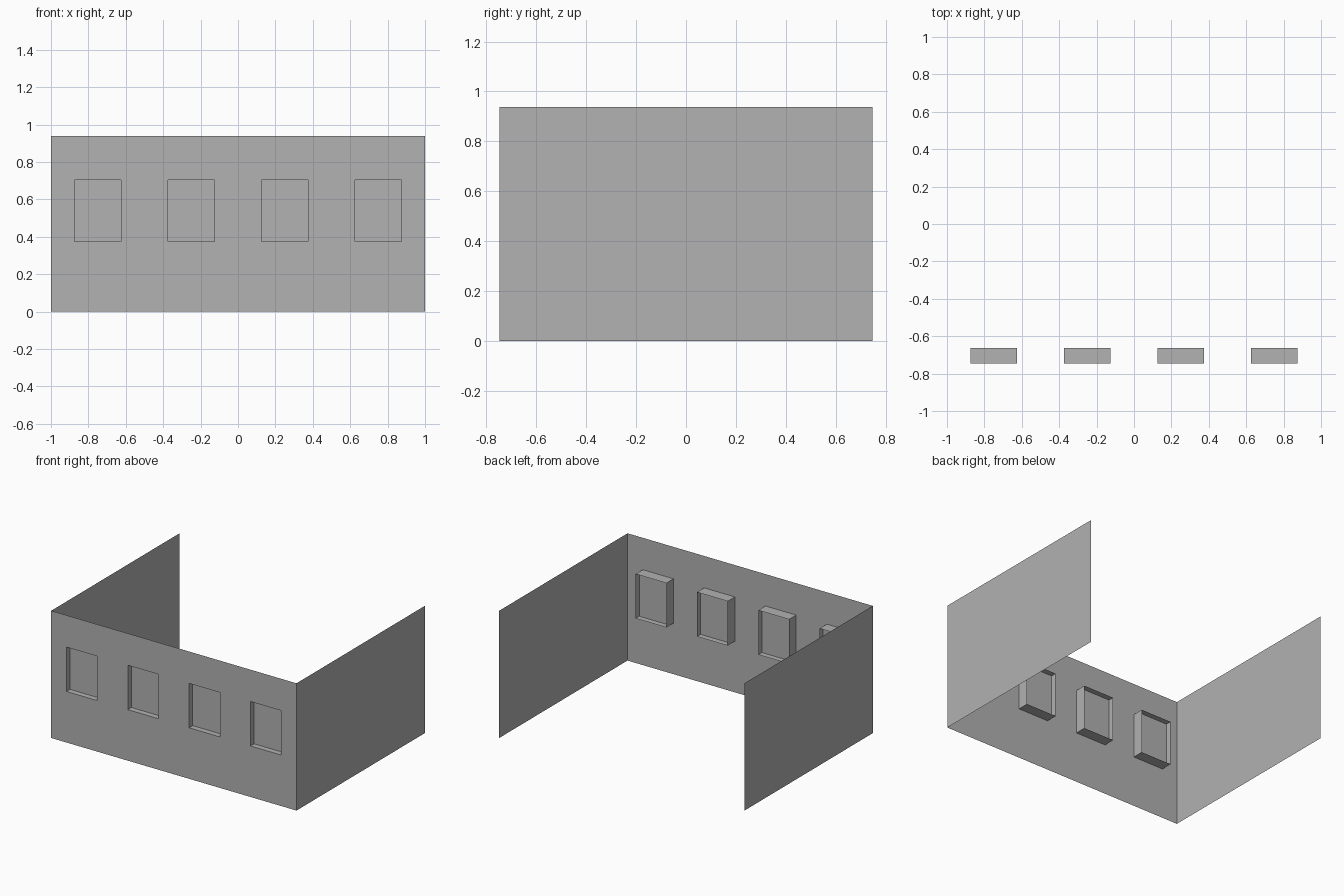
import bpy
import bmesh

cube = bpy.data.objects.get("Cube")
if cube:
    bpy.data.objects.remove(cube, do_unlink=True)

# Overall dimensions
HALF_X, HALF_Y, HEIGHT = 1.0, 0.747, 0.938
SILL, HEAD = 0.376, 0.703
HALF_W, DEPTH = 0.125, 0.083
CENTRES = [-0.875 + HALF_W + 0.5 * i for i in range(4)]

grey = bpy.data.materials.new("wall grey")
grey.use_nodes = True
colour = (0.445, 0.445, 0.445, 1)
grey.diffuse_color = colour
grey.node_tree.nodes["Principled BSDF"].inputs["Base Color"].default_value = colour


def sheet(name, quads):
    """Make one flat-shaded object from a list of four-corner faces."""
    bm = bmesh.new()
    for quad in quads:
        bm.faces.new([bm.verts.new(p) for p in quad])
    bmesh.ops.remove_doubles(bm, verts=bm.verts, dist=0.0001)
    mesh = bpy.data.meshes.new(name)
    bm.to_mesh(mesh)
    bm.free()
    mesh.materials.append(grey)
    obj = bpy.data.objects.new(name, mesh)
    bpy.context.collection.objects.link(obj)
    return obj


def upright(x0, x1, z0, z1, y):
    """Rectangle facing the front."""
    return [(x0, y, z0), (x1, y, z0), (x1, y, z1), (x0, y, z1)]


# Front wall: a grid of panels that leaves out the window openings
xs = [-HALF_X] + [c + s * HALF_W for c in CENTRES for s in (-1, 1)] + [HALF_X]
zs = [0, SILL, HEAD, HEIGHT]
panels = [upright(xs[i], xs[i + 1], zs[j], zs[j + 1], -HALF_Y)
          for i in range(len(xs) - 1) for j in range(3)
          if not (j == 1 and i % 2 == 1)]
sheet("front_wall", panels)

# Side walls, facing outwards
for name, side in (("left_wall", 1), ("right_wall", -1)):
    x, y = side * HALF_X, side * HALF_Y
    sheet(name, [[(x, -y, 0), (x, y, 0), (x, y, HEIGHT), (x, -y, HEIGHT)]])

# Windows: a casing reaching inwards and a pane halfway along it
for n, c in enumerate(CENTRES, 1):
    x0, x1 = c - HALF_W, c + HALF_W
    front = upright(x0, x1, SILL, HEAD, -HALF_Y)
    back = upright(x0, x1, SILL, HEAD, -HALF_Y + DEPTH)
    casing = [[front[k], front[(k + 1) % 4], back[(k + 1) % 4], back[k]]
              for k in range(4)]
    sheet(f"window_casing_{n}", casing)
    sheet(f"window_pane_{n}", [upright(x0, x1, SILL, HEAD, -HALF_Y + DEPTH / 2)])
